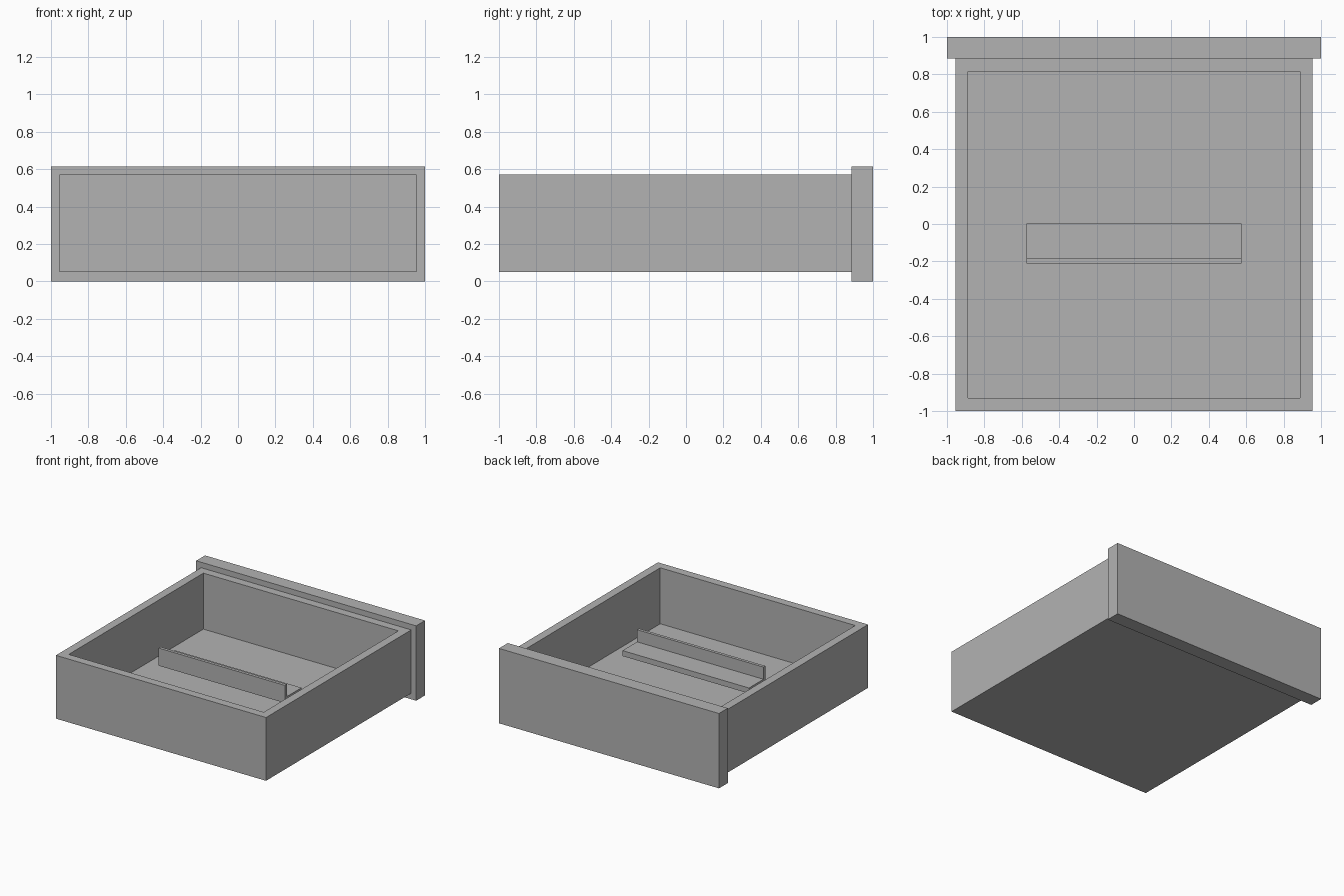
import bpy
import bmesh

cube = bpy.data.objects.get("Cube")
if cube:
    bpy.data.objects.remove(cube, do_unlink=True)

# One flat grey for every part
GREY = (0.45, 0.45, 0.45, 1.0)
grey = bpy.data.materials.new("plain grey")
grey.use_nodes = True
grey.diffuse_color = GREY
grey.node_tree.nodes["Principled BSDF"].inputs["Base Color"].default_value = GREY


def add_object(name, bm):
    bmesh.ops.recalc_face_normals(bm, faces=bm.faces)
    mesh = bpy.data.meshes.new(name)
    bm.to_mesh(mesh)
    bm.free()
    mesh.materials.append(grey)
    obj = bpy.data.objects.new(name, mesh)
    bpy.context.collection.objects.link(obj)
    return obj


def block(half_width, y, z):
    """Box centred on x, spanning the given y and z ranges."""
    bm = bmesh.new()
    bmesh.ops.create_cube(bm, size=1)
    for v in bm.verts:
        v.co = (v.co.x * 2 * half_width, y[v.co.y > 0], z[v.co.z > 0])
    return bm


# Drawer box: inset the top face for the rim, then sink it to the floor
WALL, RIM, FLOOR = 0.097, 0.57, 0.11
bm = block(0.955, (-1.0, 0.885), (0.05, RIM))
bm.normal_update()
top = max(bm.faces, key=lambda f: f.calc_center_median().z)
bmesh.ops.inset_region(bm, faces=[top], thickness=WALL)
well = bmesh.ops.extrude_discrete_faces(bm, faces=[top])["faces"][0]
for v in well.verts:
    v.co.z = FLOOR
add_object("drawer_box", bm)

# Wider, taller panel closing the far end
add_object("drawer_panel", block(1.0, (0.885, 1.0), (0.0, 0.615)))

# Angled handle floating in the tray: an L profile extruded along x
HALF = 0.575
profile = [(-0.21, 0.285), (0.003, 0.285), (0.003, 0.33),
           (-0.185, 0.33), (-0.185, 0.43), (-0.21, 0.43)]
bm = bmesh.new()
face = bm.faces.new([bm.verts.new((-HALF, y, z)) for y, z in profile])
side = bmesh.ops.extrude_face_region(bm, geom=[face])["geom"]
for v in side:
    if isinstance(v, bmesh.types.BMVert):
        v.co.x = HALF
add_object("handle", bm)
